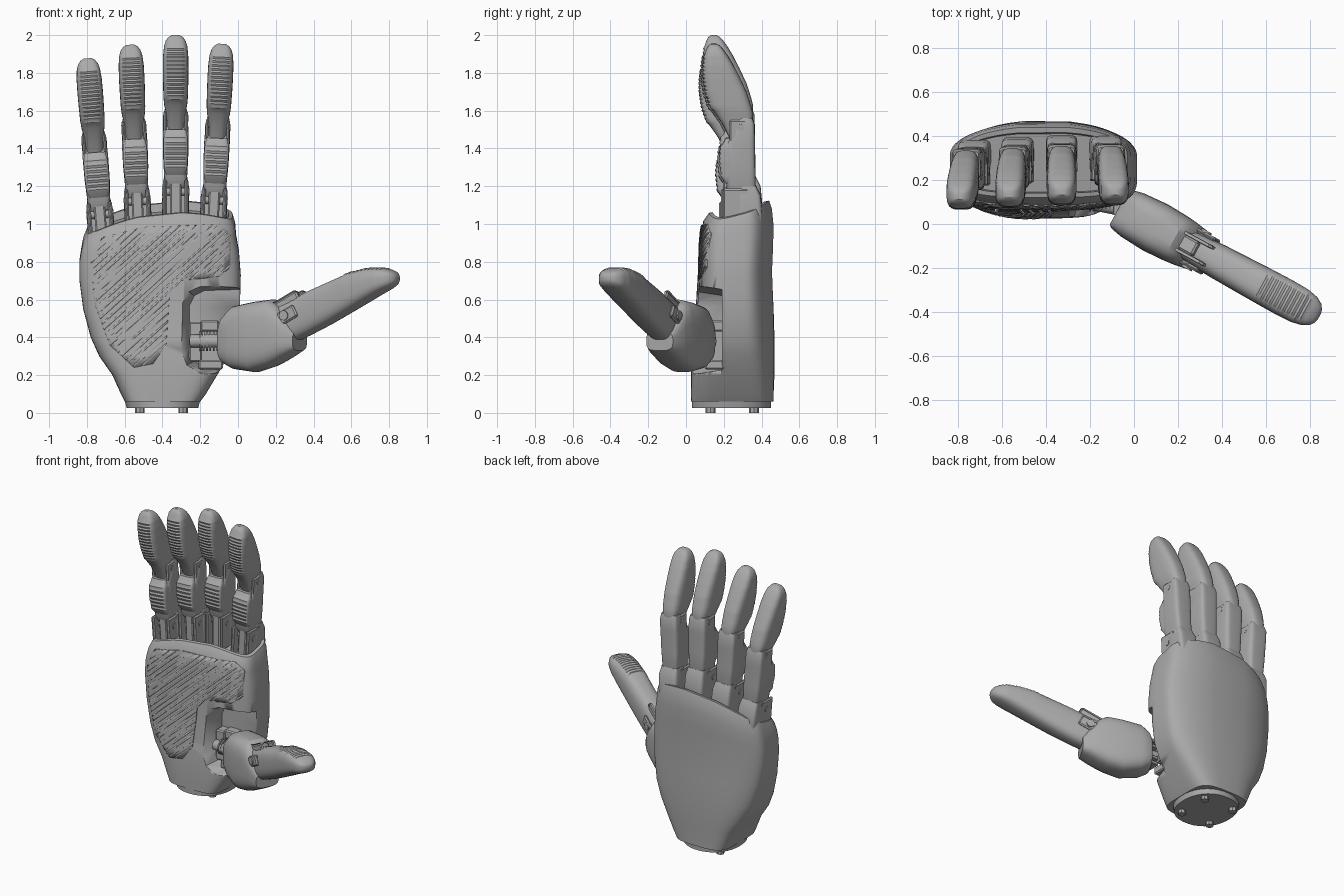
import bpy, bmesh, math
from mathutils import Matrix, Vector

if "Cube" in bpy.data.objects:
    bpy.data.objects.remove(bpy.data.objects["Cube"])

GREY = (0.4, 0.4, 0.4, 1)
mat = bpy.data.materials.new("neutral grey")
mat.use_nodes = True
mat.diffuse_color = GREY
mat.node_tree.nodes["Principled BSDF"].inputs["Base Color"].default_value = GREY


def finish(name, bm, matrix=None, angle=30):
    bmesh.ops.recalc_face_normals(bm, faces=bm.faces)
    if matrix:
        bm.transform(matrix)
    mesh = bpy.data.meshes.new(name)
    bm.to_mesh(mesh)
    bm.free()
    obj = bpy.data.objects.new(name, mesh)
    bpy.context.collection.objects.link(obj)
    mesh.materials.append(mat)
    bpy.ops.object.select_all(action="DESELECT")
    obj.select_set(True)
    bpy.context.view_layer.objects.active = obj
    bpy.ops.object.shade_smooth_by_angle(angle=math.radians(angle))
    return obj


def loft(name, rows, power=3, sides=28, matrix=None, shape=None):
    """Skin rows of (height, front, back, half width, centre x)."""
    bm = bmesh.new()
    rings = []
    for row in rows:
        h, a, b, w = row[:4]
        c = row[4] if len(row) > 4 else 0
        ring = []
        for i in range(sides):
            t = math.tau * (i + 0.5) / sides
            co, si = math.cos(t), math.sin(t)
            x = c + w * math.copysign(abs(co) ** (2 / power), co)
            y = (a + b) / 2 + (b - a) / 2 * math.copysign(abs(si) ** (2 / power), si)
            ring.append(bm.verts.new(shape(x, y, h) if shape else (x, y, h)))
        rings.append(ring)
    for r, q in zip(rings, rings[1:]):
        for i in range(sides):
            j = (i + 1) % sides
            bm.faces.new((r[i], r[j], q[j], q[i]))
    bm.faces.new(rings[0])
    bm.faces.new(rings[-1])
    return finish(name, bm, matrix)


def ridged(rows, low, high, count, side, depth):
    """Insert fine alternating grip ridges between two heights."""
    out = [r for r in rows if r[0] < low or r[0] > high]
    for k in range(count):
        h = low + (high - low) * k / (count - 1)
        r, q = next((r, q) for r, q in zip(rows, rows[1:]) if q[0] >= h)
        f = (h - r[0]) / (q[0] - r[0])
        new = [u + (v - u) * f for u, v in zip(r, q)]
        new[side] += depth * (k % 2)
        out.append(tuple(new))
    return sorted(out)


def box(name, low, high, matrix=None, bevel=0.008):
    bm = bmesh.new()
    low, high = Vector(low), Vector(high)
    bmesh.ops.create_cube(bm, size=1, matrix=Matrix.Translation((low + high) / 2)
                          @ Matrix.Diagonal((*(high - low), 1)))
    bmesh.ops.bevel(bm, geom=bm.edges[:], offset=bevel, segments=1, affect="EDGES")
    return finish(name, bm, matrix)


def rod(name, start, end, radius, matrix=None, sides=16):
    start, end = Vector(start), Vector(end)
    d = end - start
    bm = bmesh.new()
    bmesh.ops.create_cone(bm, cap_ends=True, segments=sides, radius1=radius, radius2=radius,
                          depth=d.length, matrix=Matrix.Translation((start + end) / 2)
                          @ d.to_track_quat("Z", "Y").to_matrix().to_4x4())
    return finish(name, bm, matrix)


def prism(name, outline, front, back, taper=1):
    """Extrude an x-z outline along y, narrowing towards the back."""
    bm = bmesh.new()
    face = bm.faces.new([bm.verts.new((x, front, z)) for x, z in outline])
    ext = bmesh.ops.extrude_face_region(bm, geom=[face])
    for v in ext["geom"]:
        if isinstance(v, bmesh.types.BMVert):
            v.co = (0.1 + (v.co.x - 0.1) * taper, back, 0.43 + (v.co.z - 0.43) * taper)
    return finish(name, bm)


def carve(obj, cutter, operation):
    cutter.hide_render = True
    mod = obj.modifiers.new("cut", "BOOLEAN")
    mod.operation, mod.object, mod.solver = operation, cutter, "EXACT"
    bpy.context.view_layer.objects.active = obj
    bpy.ops.object.modifier_apply(modifier="cut")
    bpy.data.objects.remove(cutter)


# Palm shell: arched front and back, crowned recessed top sloping to the front
def arch(x, y, z):
    top = min(1, max(0, (z - 0.6) / 0.5))
    side = min(1, ((x + 0.41) / 0.42) ** 2)
    bend = -0.07 * side * (y - 0.25) / 0.2 if y > 0.25 else 0.025 * side * (0.25 - y) / 0.2
    return x, y + bend, z - top * 0.55 * (x + 0.32) ** 2 - top ** 3 * 0.2 * (0.45 - y)


def palm_rows(lift=0):
    rows = [(0.06, 0.025, 0.465, -0.60, -0.20), (0.10, 0.025, 0.465, -0.62, -0.17),
            (0.20, 0.025, 0.47, -0.665, -0.11), (0.30, 0.032, 0.473, -0.735, -0.05),
            (0.40, 0.042, 0.473, -0.78, -0.01), (0.55, 0.058, 0.47, -0.82, 0.01),
            (0.75, 0.07, 0.462, -0.84, 0.015), (0.90, 0.073, 0.468, -0.84, 0.005),
            (1.00, 0.08, 0.468, -0.83, -0.01), (1.08, 0.09, 0.46, -0.82, -0.015),
            (1.125, 0.12, 0.445, -0.80, -0.03), (1.125, 0.14, 0.42, -0.78, -0.05),
            (1.08, 0.145, 0.415, -0.77, -0.06)]
    return [(z, a - lift, b, (r - l) / 2, (r + l) / 2) for z, a, b, l, r in rows]


palm = loft("palm", palm_rows(), 5, 64, shape=arch)
pocket = [(-0.31, 0.33), (-0.28, 0.25), (-0.2, 0.2), (0.1, 0.19), (0.1, 0.69),
          (-0.22, 0.68), (-0.28, 0.65), (-0.31, 0.59)]
carve(palm, prism("pocket_cutter", pocket, 0, 0.19, 0.87), "DIFFERENCE")

# Raised grip pad and its diagonal ridges
pad_outline = [(-0.04, 0.95), (-0.04, 0.77), (-0.1, 0.72), (-0.3, 0.7), (-0.36, 0.63),
               (-0.38, 0.36), (-0.45, 0.26), (-0.55, 0.24), (-0.68, 0.36), (-0.76, 0.58),
               (-0.78, 0.8), (-0.72, 0.93), (-0.5, 0.985), (-0.1, 1.0)]
for name, lift in (("palm_pad", 0.005), ("pad_ridges", 0.009)):
    pad = loft(name, palm_rows(lift), 5, 64, shape=arch)
    carve(pad, prism("pad_cutter", pad_outline, -0.1, 0.15), "INTERSECT")
    if lift > 0.008:
        bm = bmesh.new()
        for k in range(40):
            m = (Matrix.Translation((-0.41, 0.1, 0.62)) @ Matrix.Rotation(math.radians(-42), 4, "Y")
                 @ Matrix.Translation((0, 0, (k - 19.5) * 0.028))
                 @ Matrix.Diagonal((1.6, 0.4, 0.009, 1)))
            bmesh.ops.create_cube(bm, size=1, matrix=m)
        carve(pad, finish("ridge_cutter", bm), "INTERSECT")

# Wrist plate and bolts
loft("wrist_plate", [(0.025, 0.03, 0.45, 0.19, -0.4), (0.065, 0.03, 0.45, 0.2, -0.4)], 2.2, 32)
for x in (-0.52, -0.29):
    for y in (0.13, 0.36):
        rod("wrist_bolt", (x, y, 0), (x, y, 0.04), 0.026, sides=8)

# Fingers: base x, depth shift, height shift, sideways lean
PROXIMAL = [(1.19, 0.23, 0.35, 0.05), (1.23, 0.205, 0.36, 0.06), (1.36, 0.2, 0.357, 0.067),
            (1.48, 0.205, 0.355, 0.068), (1.51, 0.235, 0.355, 0.067), (1.58, 0.25, 0.352, 0.065),
            (1.61, 0.28, 0.34, 0.058)]
PAD = [(1.26, 0.2, 0.26, 0.05), (1.29, 0.178, 0.26, 0.061), (1.38, 0.168, 0.26, 0.066),
       (1.45, 0.172, 0.26, 0.065), (1.5, 0.2, 0.26, 0.055)]
DISTAL = [(1.5, 0.22, 0.33, 0.044), (1.58, 0.18, 0.347, 0.05), (1.63, 0.145, 0.345, 0.061),
          (1.67, 0.115, 0.335, 0.065), (1.74, 0.092, 0.313, 0.067), (1.82, 0.08, 0.276, 0.068),
          (1.89, 0.08, 0.24, 0.067), (1.94, 0.087, 0.21, 0.062), (1.97, 0.097, 0.188, 0.053),
          (1.99, 0.108, 0.17, 0.038), (2.0, 0.122, 0.152, 0.02)]
FINGERS = {"little": (-0.725, -0.01, -0.12, -0.08), "ring": (-0.53, 0, -0.05, -0.045),
           "middle": (-0.33, 0.01, 0, 0), "index": (-0.13, 0.01, -0.045, 0.05)}
for finger, (x, dy, dz, lean) in FINGERS.items():
    m = (Matrix.Translation((x, dy, dz + 1.1)) @ Matrix.Rotation(lean, 4, "Y")
         @ Matrix.Translation((0, 0, -1.1)))
    loft(finger + "_knuckle", [(0.98, 0.26, 0.39, 0.07), (1.1, 0.26, 0.395, 0.072),
                               (1.2, 0.26, 0.385, 0.07), (1.25, 0.28, 0.36, 0.062)], 6, 24, m)
    box(finger + "_knuckle_link", (-0.03, 0.215, 1.0), (0.03, 0.3, 1.23), m)
    rod(finger + "_knuckle_pin", (-0.072, 0.25, 1.17), (0.072, 0.25, 1.17), 0.02, m)
    rod(finger + "_middle_pin", (-0.067, 0.28, 1.56), (0.067, 0.28, 1.56), 0.018, m)
    for s in (-1, 1):
        x0, x1 = sorted((s * 0.046, s * 0.068))
        box(finger + "_knuckle_ear", (x0, 0.185, 1.0), (x1, 0.32, 1.235), m)
        x0, x1 = sorted((s * 0.048, s * 0.064))
        box(finger + "_middle_ear", (x0, 0.22, 1.48), (x1, 0.31, 1.6), m)
    loft(finger + "_lower_segment", PROXIMAL, 5.5, 24, m)
    loft(finger + "_lower_pad", ridged(PAD, 1.29, 1.47, 15, 1, -0.005), 5, 24, m)
    loft(finger + "_tip", ridged(DISTAL, 1.65, 1.94, 29, 1, -0.005), 3.3, 28, m)

# Thumb: local z runs along the thumb, local y is up
turn = math.radians(28.5)
along = Vector((math.cos(turn), -math.sin(turn), 0))
across = Vector((math.sin(turn), math.cos(turn), 0))
tm = Matrix.Translation((-0.06, 0.07, 0)) @ Matrix((across, (0, 0, 1), along)).transposed().to_4x4()
loft("thumb_base", [(-0.01, 0.275, 0.48, 0.088), (0.005, 0.26, 0.515, 0.1),
                    (0.06, 0.232, 0.565, 0.112), (0.18, 0.216, 0.588, 0.12),
                    (0.28, 0.245, 0.6, 0.115), (0.33, 0.268, 0.575, 0.11),
                    (0.39, 0.3, 0.5, 0.1), (0.44, 0.33, 0.43, 0.08)], 3.4, 28, tm)
TIP = [(0.28, 0.38, 0.56, 0.062), (0.4, 0.37, 0.6, 0.074), (0.5, 0.412, 0.645, 0.08),
       (0.62, 0.468, 0.692, 0.083), (0.75, 0.535, 0.742, 0.086), (0.85, 0.588, 0.763, 0.087),
       (0.93, 0.63, 0.767, 0.084), (0.98, 0.655, 0.76, 0.073), (1.01, 0.673, 0.748, 0.055),
       (1.025, 0.69, 0.735, 0.034), (1.03, 0.703, 0.722, 0.015)]
loft("thumb_tip", ridged(TIP, 0.72, 0.97, 23, 2, 0.005), 2.9, 28, tm)
slope = (tm @ Matrix.Translation((0, 0.52, 0.38)) @ Matrix.Rotation(math.radians(-28), 4, "X"))
for s in (-1, 1):
    x0, x1 = sorted((s * 0.07, s * 0.09))
    box("thumb_ear", (x0, -0.05, -0.1), (x1, 0.02, 0.08), slope)
    x0, x1 = sorted((s * 0.035, s * 0.052))
    box("thumb_guide", (x0, 0.03, -0.16), (x1, 0.09, 0.12), slope, 0.015)
box("thumb_link", (-0.035, 0.03, -0.05), (0.035, 0.085, 0.05), slope)
rod("thumb_pin", (-0.098, -0.01, 0.01), (0.098, -0.01, 0.01), 0.026, slope)

# Thumb drive inside the palm pocket
box("drive_block", (-0.26, 0.12, 0.27), (-0.19, 0.2, 0.48))
box("drive_foot", (-0.21, 0.1, 0.23), (-0.08, 0.2, 0.28))
box("drive_bracket", (-0.2, 0.13, 0.43), (-0.1, 0.2, 0.49))
rod("drive_shaft", (-0.25, 0.11, 0.38), (0, 0.06, 0.38), 0.035)
for k in range(6):
    x = -0.205 + k * 0.018
    rod("drive_coil", (x, 0.11, 0.38), (x + 0.009, 0.11, 0.38), 0.052)
for z in (0.3, 0.34, 0.42, 0.46):
    box("thumb_mount_tab", (-0.095, 0.04, z - 0.012), (-0.03, 0.13, z + 0.012), bevel=0.003)
